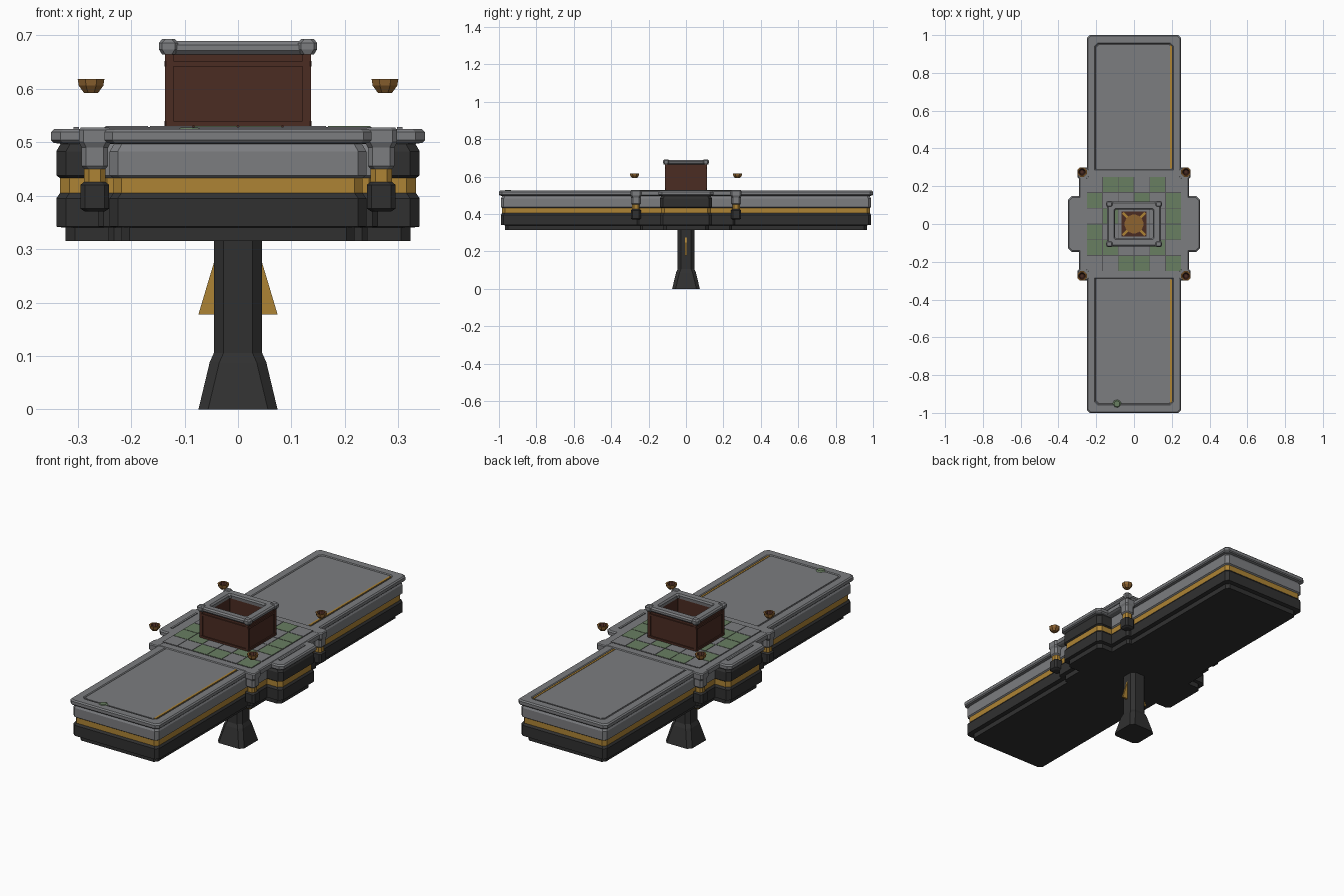
import bpy, bmesh, math
from mathutils import Matrix

if "Cube" in bpy.data.objects:
    bpy.data.objects.remove(bpy.data.objects["Cube"])


def material(name, *rgb):
    m = bpy.data.materials.new(name)
    m.diffuse_color = (*rgb, 1)
    m.use_nodes = True
    node = next(n for n in m.node_tree.nodes if n.type == 'BSDF_PRINCIPLED')
    node.inputs["Base Color"].default_value = (*rgb, 1)
    node.inputs["Roughness"].default_value = 0.8
    return m


STONE = material("grey stone", 0.2, 0.205, 0.215)
DARK = material("dark stone", 0.03, 0.03, 0.03)
GOLD = material("gold trim", 0.42, 0.23, 0.035)
WOOD = material("brown wood", 0.07, 0.025, 0.016)
GREEN = material("green tile", 0.14, 0.21, 0.12)
BRONZE = material("bronze", 0.27, 0.125, 0.03)
GROUT = material("grout", 0.09, 0.09, 0.095)


def finish(name, bm, mats):
    bmesh.ops.recalc_face_normals(bm, faces=bm.faces)
    mesh = bpy.data.meshes.new(name)
    bm.to_mesh(mesh)
    bm.free()
    for m in mats:
        mesh.materials.append(m)
    ob = bpy.data.objects.new(name, mesh)
    bpy.context.collection.objects.link(ob)
    return ob


def loft(name, levels, chamfer=0.01, at=(0, 0), ends="cap"):
    """Stack chamfered rectangles (half x, half y, z, material of the band above)."""
    bm = bmesh.new()
    mats, rings = [], []
    for hx, hy, z, mat in levels:
        if mat not in mats:
            mats.append(mat)
        c = chamfer
        corners = [(hx, hy - c), (hx - c, hy), (c - hx, hy), (-hx, hy - c),
                   (-hx, c - hy), (c - hx, -hy), (hx - c, -hy), (hx, c - hy)]
        rings.append([bm.verts.new((x + at[0], y + at[1], z)) for x, y in corners])
    pairs = list(zip(rings, rings[1:], levels))
    if ends == "ring":
        pairs.append((rings[-1], rings[0], levels[-1]))
    for a, b, level in pairs:
        for i in range(8):
            j = (i + 1) % 8
            bm.faces.new((a[i], a[j], b[j], b[i])).material_index = mats.index(level[3])
    if ends == "cap":
        bm.faces.new(rings[0][::-1]).material_index = mats.index(levels[0][3])
        bm.faces.new(rings[-1]).material_index = mats.index(levels[-1][3])
    return finish(name, bm, mats)


def box(name, center, size, mat, angle=0):
    bm = bmesh.new()
    bmesh.ops.create_cube(bm, size=1, matrix=Matrix.Translation(center)
                          @ Matrix.Rotation(angle, 4, 'Z') @ Matrix.Diagonal((*size, 1)))
    return finish(name, bm, [mat])


def lathe(name, profile, at, mats, sides=8):
    """Turn (radius, z, material index) round a vertical axis."""
    bm = bmesh.new()
    rings = []
    for r, z, _ in profile:
        rings.append([bm.verts.new((at[0] + r * math.cos(math.tau * (i + .5) / sides),
                                    at[1] + r * math.sin(math.tau * (i + .5) / sides), z))
                      for i in range(sides)])
    for a, b, p in zip(rings, rings[1:], profile):
        for i in range(sides):
            j = (i + 1) % sides
            bm.faces.new((a[i], a[j], b[j], b[i])).material_index = p[2]
    bm.faces.new(rings[0][::-1]).material_index = profile[0][2]
    bm.faces.new(rings[-1]).material_index = profile[-1][2]
    return finish(name, bm, mats)


def walls(hx, hy, upper, foot):
    """Banded wall shared by the long slab and the cross block."""
    steps = [(foot, .315, DARK), (foot, .34, DARK), (0, .342, DARK), (0, .395, DARK),
             (.007, .405, GOLD), (.007, .433, upper), (0, .438, upper),
             (0, .483, upper), (.008, .497, STONE)]
    return [(hx - d, hy - d, z, m) for d, z, m in steps]


# Long slab with a sunken top panel
loft("long_slab", walls(.24, .99, STONE, .022) + [
    (.245, .996, .499, STONE), (.25, 1, .504, STONE), (.25, 1, .519, STONE),
    (.244, .994, .525, STONE), (.208, .958, .525, STONE), (.204, .954, .521, GROUT),
    (.198, .948, .521, STONE), (.198, .948, .523, STONE)], .015)

# Cross block forming the two side pods
loft("side_pods", walls(.34, .14, DARK, .017) + [
    (.345, .142, .499, STONE), (.35, .147, .504, STONE), (.35, .147, .519, STONE),
    (.344, .141, .525, STONE)], .018)

# Central block, deck and corner posts
loft("centre_block", walls(.262, .262, STONE, .02), .01)
loft("deck", [(.28, .28, .497, STONE), (.29, .29, .502, STONE),
              (.29, .29, .522, STONE), (.285, .285, .527, STONE)], .012)
for sx in (-1, 1):
    box("pod_ridge", (sx * .303, 0, .526), (.01, .2, .005), STONE)
    for sy in (-1, 1):
        loft("corner_post", [
            (.018, .018, .37, DARK), (.027, .027, .376, DARK), (.027, .027, .42, DARK),
            (.02, .02, .426, GOLD), (.02, .02, .45, STONE), (.025, .025, .456, STONE),
            (.025, .025, .49, STONE), (.03, .03, .5, STONE), (.03, .03, .523, STONE),
            (.026, .026, .5275, STONE)], .009, (sx * .268, sy * .268))
        # Floating bowls
        lathe("bowl", [(.014, .592, 0), (.025, .606, 0), (.027, .618, 0),
                       (.019, .618, 1), (.012, .604, 1)],
              (sx * .275, sy * .275), [BRONZE, WOOD])
    # Gold fins on the column
    bm = bmesh.new()
    fin = [bm.verts.new((sx * x, -.005, z))
           for x, z in ((.04, .178), (.074, .178), (.045, .275), (.04, .275))]
    face = bm.faces.new(fin)
    ext = bmesh.ops.extrude_face_region(bm, geom=[face])["geom"]
    bmesh.ops.translate(bm, vec=(0, .01, 0),
                        verts=[v for v in ext if isinstance(v, bmesh.types.BMVert)])
    finish("column_fin", bm, [GOLD])

# Gold inlay along one side of each panel
for sy in (-1, 1):
    box("gold_inlay", (.195, sy * .62, .523), (.01, .65, .004), GOLD)

# Tiled floor
box("tile_bed", (0, 0, .5275), (.5, .5, .002), GROUT)
pattern = ["011010", "100101", "010001", "100001", "110010", "001101"]
step = .5 / 6
for r, row in enumerate(pattern):
    for c, kind in enumerate(row):
        box("floor_tile", ((c - 2.5) * step, (2.5 - r) * step, .528),
            (step - .004, step - .004, .004), GREEN if kind == "1" else STONE)

# Floor emblem inside the planter
box("emblem_square", (0, 0, .531), (.13, .13, .004), WOOD)
for k in (1, 3):
    box("emblem_ray", (0, 0, .533), (.165, .012, .003), GOLD, k * math.pi / 4)
lathe("emblem_disc", [(.05, .53, 0), (.05, .537, 0)], (0, 0), [BRONZE], 16)

# Planter box, bands, corner boards and stone rim
loft("planter", [(.132, .108, .526, WOOD), (.132, .108, .668, WOOD),
                 (.105, .083, .668, WOOD), (.105, .083, .526, WOOD)], .002, ends="ring")
for z in (.535, .647):
    loft("planter_band", [(.138, .113, z - .005, WOOD), (.138, .113, z + .005, WOOD),
                          (.125, .1, z + .005, WOOD), (.125, .1, z - .005, WOOD)],
         .003, ends="ring")
loft("planter_rim", [(.134, .11, .664, STONE), (.143, .118, .672, STONE),
                     (.143, .118, .682, STONE), (.136, .111, .689, STONE),
                     (.106, .083, .688, STONE), (.1, .078, .68, STONE),
                     (.102, .08, .664, STONE)], .008, ends="ring")
for sx in (-1, 1):
    for sy in (-1, 1):
        box("planter_corner", (sx * .129, sy * .105, .597), (.016, .014, .138), WOOD)
        loft("rim_corner", [(.012, .012, .664, STONE), (.018, .016, .674, STONE),
                            (.018, .016, .686, STONE), (.012, .011, .693, STONE)],
             .006, (sx * .13, sy * .106))

# Column with flared foot
loft("column", [(.074, .074, 0, DARK), (.053, .053, .088, DARK),
                (.045, .045, .106, DARK), (.045, .045, .32, DARK)], .018)

# Moss patch near the front edge
lathe("moss_patch", [(.024, .522, 0), (.016, .528, 0)], (-.09, -.952), [GREEN], 7)
